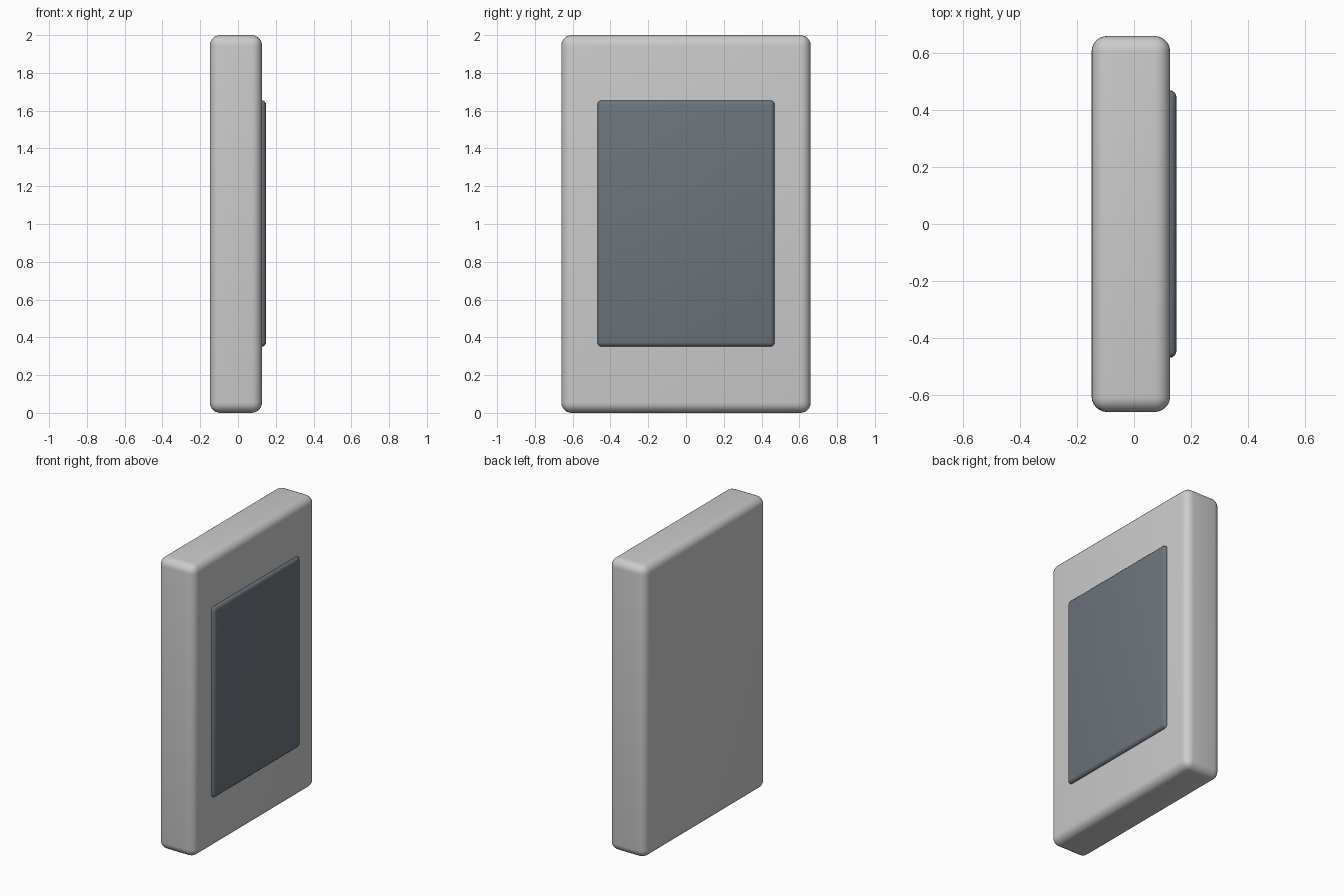
import bpy

if "Cube" in bpy.data.objects:
    bpy.data.objects.remove(bpy.data.objects["Cube"])


def rounded_box(name, lo, hi, radius, segments):
    """Box between two corners with rounded edges."""
    centre = [(a + b) / 2 for a, b in zip(lo, hi)]
    bpy.ops.mesh.primitive_cube_add(size=1, location=centre)
    ob = bpy.context.object
    ob.name = name
    ob.scale = [b - a for a, b in zip(lo, hi)]
    bpy.ops.object.transform_apply(location=False, rotation=False, scale=True)
    bevel = ob.modifiers.new("rounding", 'BEVEL')
    bevel.width = radius
    bevel.segments = segments
    bpy.ops.object.modifier_apply(modifier=bevel.name)
    bpy.ops.object.shade_smooth_by_angle()
    return ob


# Slab body
rounded_box("body", (-0.149, -0.66, 0), (0.127, 0.66, 2), 0.055, 6)

# Raised dark panel, partly sunk into the +x face
panel = rounded_box("front_panel", (0.09, -0.47, 0.35), (0.149, 0.47, 1.655), 0.025, 4)
dark = bpy.data.materials.new("dark_grey")
dark.diffuse_color = (0.15, 0.175, 0.2, 1)
dark.use_nodes = True
dark.node_tree.nodes["Principled BSDF"].inputs["Base Color"].default_value = dark.diffuse_color
panel.data.materials.append(dark)
